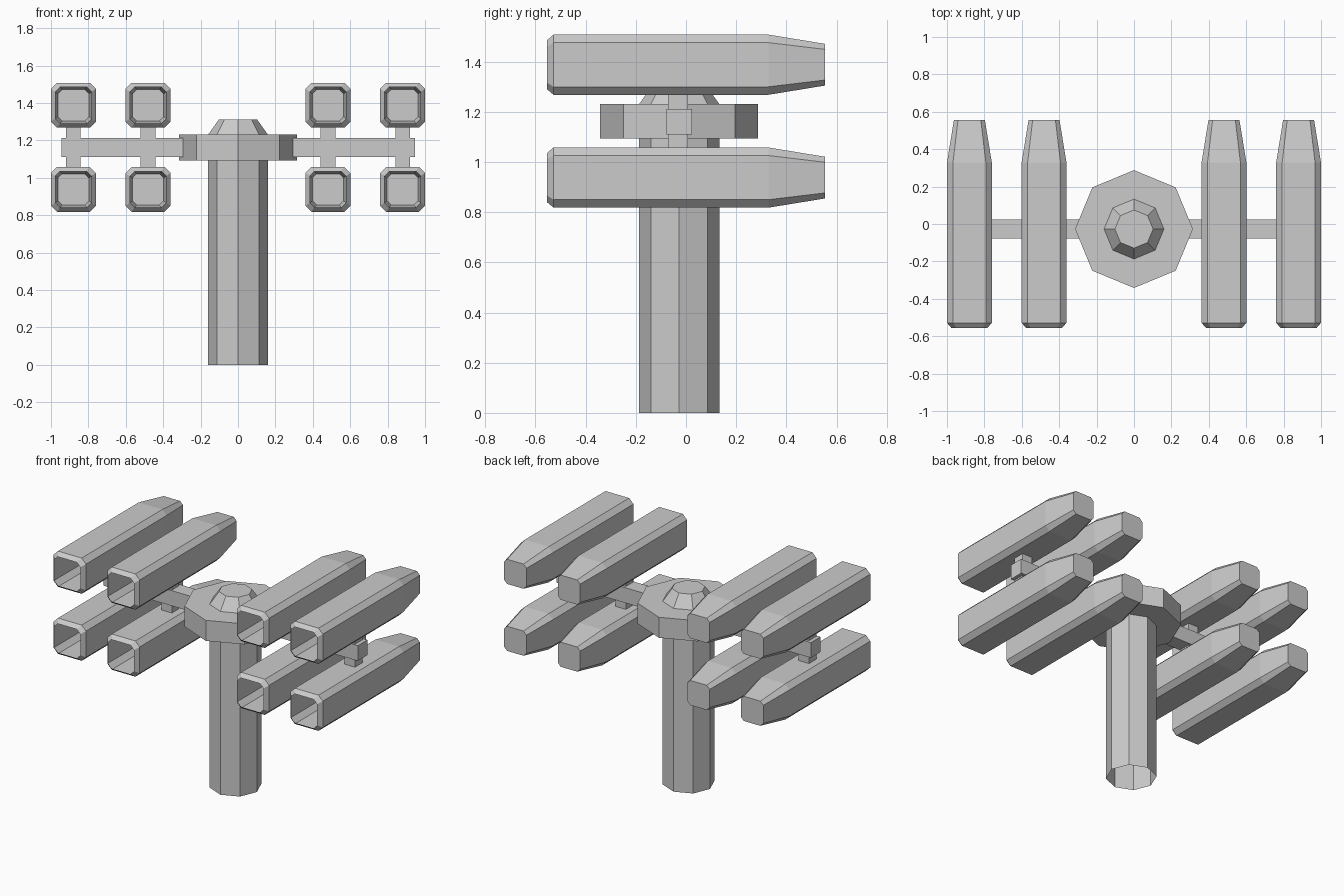
import bpy, bmesh
from math import cos, sin, pi

if "Cube" in bpy.data.objects:
    bpy.data.objects.remove(bpy.data.objects["Cube"])

CY = -0.027  # y of the post and arm


def make(name, bm):
    bmesh.ops.recalc_face_normals(bm, faces=bm.faces)
    me = bpy.data.meshes.new(name)
    bm.to_mesh(me)
    bm.free()
    ob = bpy.data.objects.new(name, me)
    bpy.context.collection.objects.link(ob)
    return ob


def loft(name, rings, cap_start=True, cap_end=True):
    """Skin a list of equal-length point rings."""
    bm = bmesh.new()
    rows = [[bm.verts.new(p) for p in r] for r in rings]
    n = len(rows[0])
    for a, b in zip(rows, rows[1:]):
        for i in range(n):
            j = (i + 1) % n
            bm.faces.new((a[i], a[j], b[j], b[i]))
    if cap_start:
        bm.faces.new(rows[0])
    if cap_end:
        bm.faces.new(rows[-1])
    return make(name, bm)


def octagon(r, z):
    return [(r * cos(i * pi / 4), CY + r * sin(i * pi / 4), z) for i in range(8)]


def box(name, x, y, z, sx, sy, sz):
    rect = [(-1, -1), (1, -1), (1, 1), (-1, 1)]
    return loft(name, [[(x + a * sx / 2, y + b * sy / 2, z + s * sz / 2)
                        for a, b in rect] for s in (-1, 1)])


def pod(name, x, z):
    # chamfered-square tube: open bevelled mouth, tapered closed tail
    rings = []
    for y, h, c in ((-0.555, 0.097, 0.026), (-0.528, 0.12, 0.032),
                    (0.328, 0.12, 0.032), (0.555, 0.083, 0.022)):
        k = h - c
        pts = [(h, -k), (h, k), (k, h), (-k, h), (-h, k), (-h, -k), (-k, -h), (k, -h)]
        rings.append([(x + a, y, z + b) for a, b in pts])
    return loft(name, rings, cap_start=False)


# Post (open underneath), hub disc and cap
loft("post", [octagon(0.16, 0.0), octagon(0.16, 1.093)], cap_start=False, cap_end=False)
loft("hub_disc", [octagon(0.315, 1.093), octagon(0.315, 1.231)])
loft("hub_cap", [octagon(0.16, 1.231), octagon(0.102, 1.312)], cap_start=False)

# Cross arm
box("cross_arm", 0, CY, 1.161, 1.89, 0.102, 0.102)

# Pylons and pods
for side, s in (("left", -1), ("right", 1)):
    for place, px in (("inner", 0.481), ("outer", 0.88)):
        box(f"pylon_{side}_{place}", s * px, CY - 0.005, 1.163, 0.078, 0.078, 0.212)
        for level, z in (("upper", 1.388), ("lower", 0.938)):
            pod(f"pod_{side}_{place}_{level}", s * px, z)
